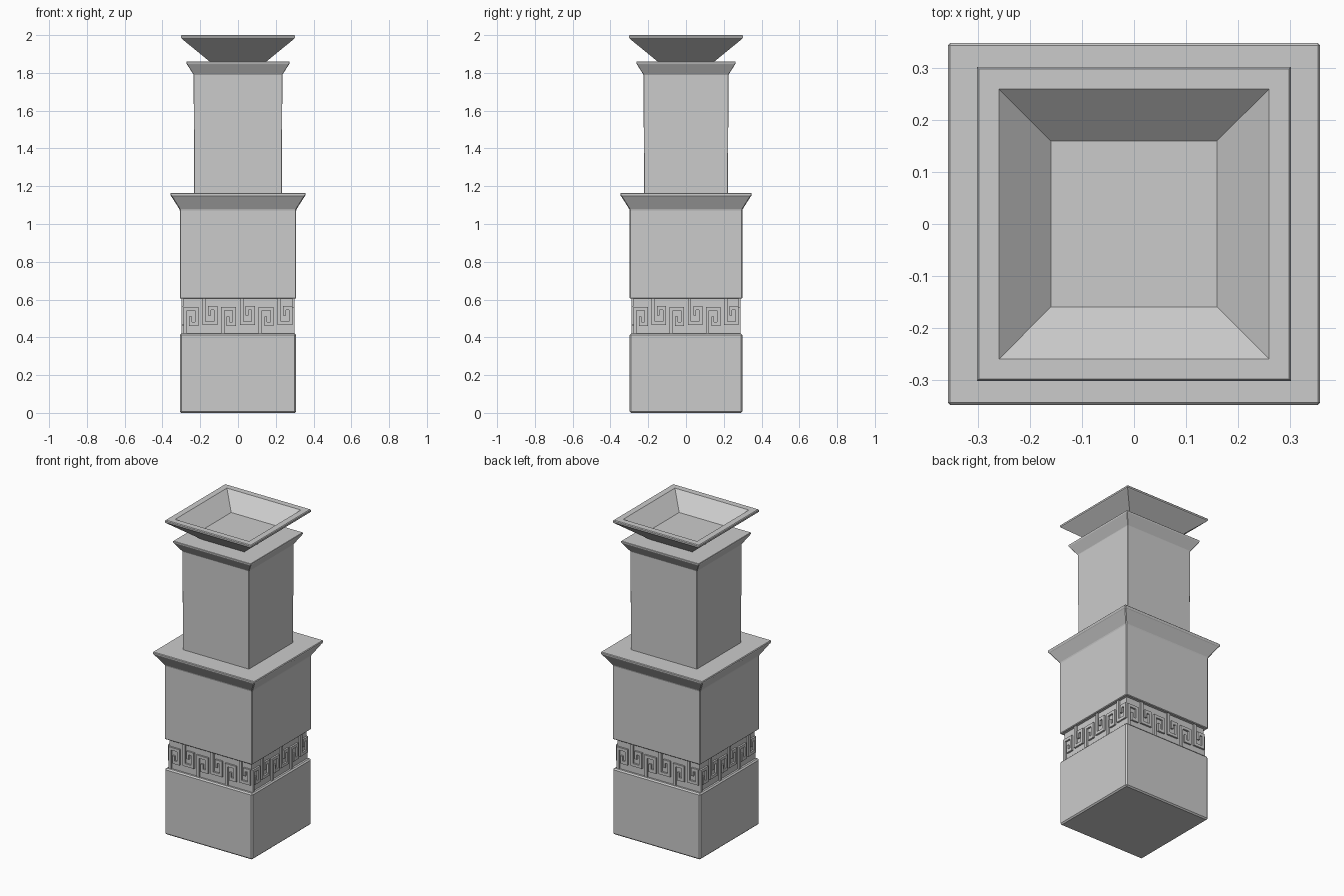
import bpy, bmesh
from math import pi
from mathutils import Matrix, Vector

if "Cube" in bpy.data.objects:
    bpy.data.objects.remove(bpy.data.objects["Cube"])


def add_object(name, bm, bevel=0.0):
    bmesh.ops.recalc_face_normals(bm, faces=bm.faces)
    mesh = bpy.data.meshes.new(name)
    bm.to_mesh(mesh)
    bm.free()
    ob = bpy.data.objects.new(name, mesh)
    bpy.context.collection.objects.link(ob)
    if bevel:
        mod = ob.modifiers.new("edge_bevel", 'BEVEL')
        mod.width = bevel
        mod.segments = 1
        mod.limit_method = 'ANGLE'
    return ob


def loft(name, rings, bevel=0.0, dy=0.01):
    """Stack rectangular rings (half width, z); depth is dy smaller per side."""
    bm = bmesh.new()
    prev = None
    for i, (h, z) in enumerate(rings):
        ring = [bm.verts.new((sx * h, sy * (h - dy), z))
                for sx, sy in ((-1, -1), (1, -1), (1, 1), (-1, 1))]
        if prev is None:
            bm.faces.new(ring[::-1])
        else:
            for k in range(4):
                n = (k + 1) % 4
                bm.faces.new((prev[k], prev[n], ring[n], ring[k]))
        prev = ring
    bm.faces.new(prev)
    return add_object(name, bm, bevel)


# Base, recessed band, upper block with flared ledge
loft("base_block", [(0.308, 0), (0.308, 0.42)], 0.008)
loft("band_core", [(0.288, 0.415), (0.288, 0.61)])
loft("upper_block", [(0.308, 0.605), (0.308, 1.075), (0.352, 1.145),
                     (0.358, 1.15), (0.358, 1.165)], 0.004)

# Narrow shaft with its flared cap
loft("shaft", [(0.232, 1.16), (0.235, 1.79), (0.270, 1.845),
               (0.273, 1.85), (0.273, 1.86)], 0.002)

# Hollow square bowl on top
loft("bowl", [(0.15, 1.86), (0.297, 1.98), (0.302, 1.985), (0.302, 1.995),
              (0.298, 2.0), (0.26, 2.0), (0.16, 1.91)], dy=0.0)

# Key-pattern relief: one hook outline, flipped on alternate steps
HOOK = [(0, 0), (0, .14), (.08, .14), (.08, .04), (.03, .04), (.03, .09),
        (.045, .09), (.045, .06), (.062, .06), (.062, .122), (.018, .122), (.018, 0)]


def key_band(name, angle, half_width, dist, depth=0.012):
    bm = bmesh.new()
    scale = half_width / 0.30
    for i in range(6):
        pts = []
        for u, v in HOOK:
            z = 0.42 + v if i % 2 == 0 else 0.605 - v
            pts.append(bm.verts.new(((-0.29 + 0.1 * i + u) * scale, -dist, z)))
        face = bm.faces.new(pts)
        out = bmesh.ops.extrude_face_region(bm, geom=[face])
        moved = [g for g in out["geom"] if isinstance(g, bmesh.types.BMVert)]
        bmesh.ops.translate(bm, verts=moved, vec=Vector((0, depth, 0)))
    bm.transform(Matrix.Rotation(angle, 4, 'Z'))
    add_object(name, bm)


for k, side in enumerate(("front", "right", "back", "left")):
    wide = k % 2 == 0
    key_band(side + "_key_pattern", k * pi / 2,
             0.298 if wide else 0.288, 0.289 if wide else 0.299)
